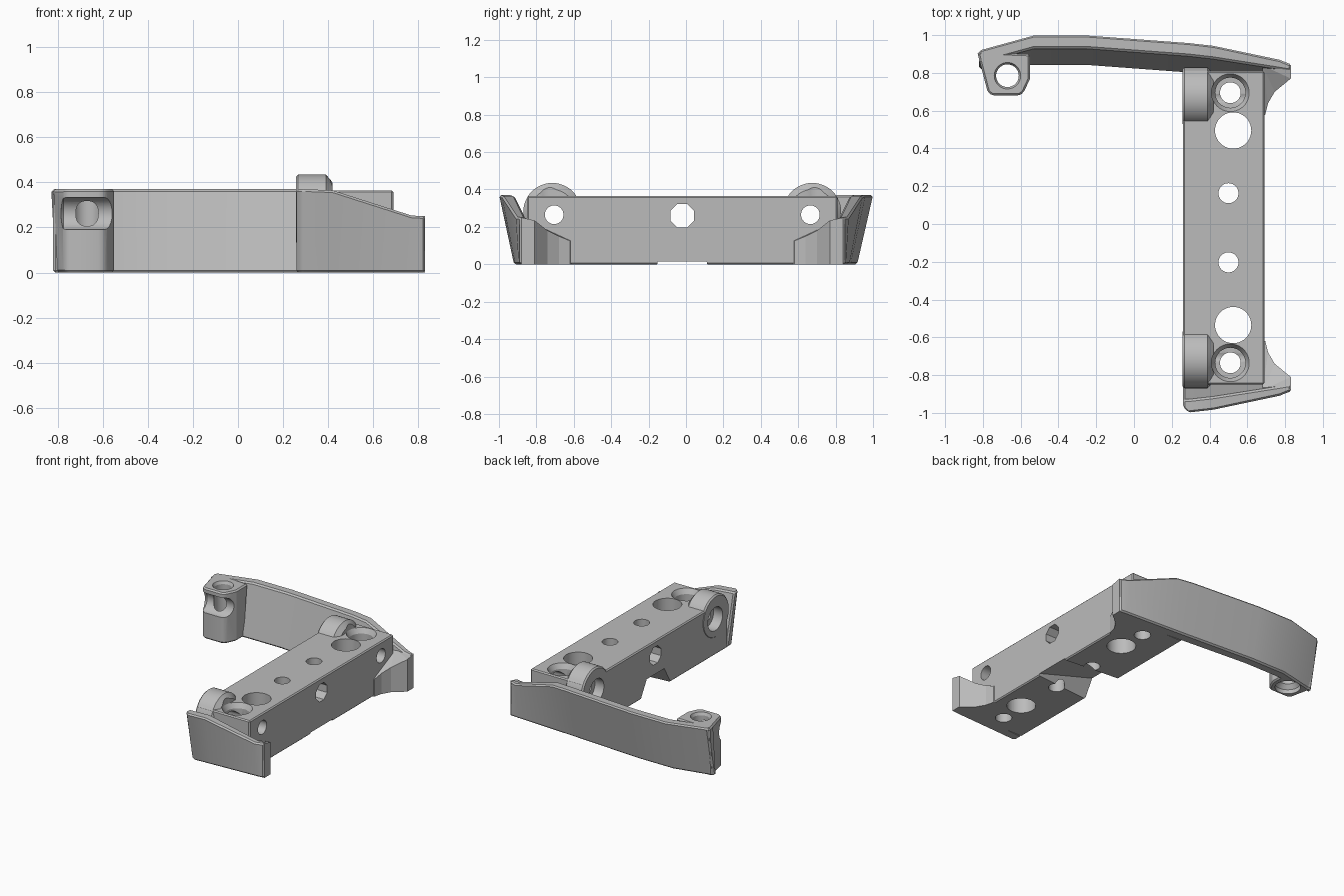
import bpy, bmesh, math

cube = bpy.data.objects.get("Cube")
if cube:
    bpy.data.objects.remove(cube, do_unlink=True)

GREY = (0.5, 0.5, 0.5, 1)
grey = bpy.data.materials.new("plain grey")
grey.use_nodes = True
grey.diffuse_color = GREY
grey.node_tree.nodes["Principled BSDF"].inputs["Base Color"].default_value = GREY

MID = -0.02  # mirror plane of the two ends


def side_y(side, u):
    return MID + side * u


def finish(name, bm):
    bmesh.ops.recalc_face_normals(bm, faces=bm.faces)
    me = bpy.data.meshes.new(name)
    bm.to_mesh(me)
    bm.free()
    me.materials.append(grey)
    ob = bpy.data.objects.new(name, me)
    bpy.context.collection.objects.link(ob)
    return ob


def hull(name, points):
    """Convex solid around the points."""
    bm = bmesh.new()
    for p in dict.fromkeys(points):
        bm.verts.new(p)
    bmesh.ops.convex_hull(bm, input=bm.verts[:])
    loose = [v for v in bm.verts if not v.link_faces]
    bmesh.ops.delete(bm, geom=loose, context="VERTS")
    bmesh.ops.dissolve_limit(bm, angle_limit=0.01, verts=bm.verts[:], edges=bm.edges[:])
    return finish(name, bm)


def box(name, x, y, z):
    return hull(name, [(a, b, c) for a in x for b in y for c in z])


def turned(name, axis, centre, profile, sides=40, twist=0.0):
    """Round solid: profile is (position along axis, radius) pairs."""
    bm = bmesh.new()
    rings = []
    for t, r in profile:
        ring = []
        for i in range(sides):
            a = 2 * math.pi * (i + twist) / sides
            c, s = r * math.cos(a), r * math.sin(a)
            p = (t, centre[0] + c, centre[1] + s) if axis == "x" else (centre[0] + c, centre[1] + s, t)
            ring.append(bm.verts.new(p))
        rings.append(ring)
    for a, b in zip(rings, rings[1:]):
        for i in range(sides):
            j = (i + 1) % sides
            bm.faces.new((a[i], a[j], b[j], b[i]))
    bm.faces.new(rings[0])
    bm.faces.new(rings[-1])
    return finish(name, bm)


def bake(ob):
    """Turn the modifier result into the object's own mesh."""
    dg = bpy.context.evaluated_depsgraph_get()
    me = bpy.data.meshes.new_from_object(ob.evaluated_get(dg))
    ob.modifiers.clear()
    ob.data = me


def boolean(ob, tools, op, keep=False):
    for tool in tools:
        m = ob.modifiers.new("bool", "BOOLEAN")
        m.operation, m.solver, m.object = op, "EXACT", tool
        bake(ob)
        if not keep:
            bpy.data.objects.remove(tool, do_unlink=True)


def bevel(ob, width):
    m = ob.modifiers.new("bevel", "BEVEL")
    m.width, m.segments, m.limit_method = width, 1, "ANGLE"
    bake(ob)


def wall(name, side, stations):
    """Leaning wall lofted through (x, bottom in, bottom out, top in, top out, height)."""
    bm = bmesh.new()
    rings = [[bm.verts.new((x, side_y(side, u), z))
              for u, z in ((bi, 0), (bo, 0), (to, h), (ti, h))]
             for x, bi, bo, ti, to, h in stations]
    for a, b in zip(rings, rings[1:]):
        for i in range(4):
            j = (i + 1) % 4
            bm.faces.new((a[i], a[j], b[j], b[i]))
    bm.faces.new(rings[0])
    bm.faces.new(rings[-1])
    ob = finish(name, bm)
    bevel(ob, 0.01)
    return ob


# Walls: long arm at the back, short fence at the front
tail = [(0.29, 0.82, 0.90, 0.91, 0.98, 0.37),
        (0.42, 0.81, 0.893, 0.895, 0.965, 0.365),
        (0.77, 0.79, 0.875, 0.84, 0.89, 0.253),
        (0.83, 0.78, 0.87, 0.83, 0.865, 0.25)]
long_arm = wall("long_arm", 1, [(-0.82, 0.84, 0.87, 0.87, 0.94, 0.37),
                                (-0.53, 0.86, 0.935, 0.95, 1.02, 0.37),
                                (-0.25, 0.86, 0.935, 0.95, 1.02, 0.37)] + tail)
short_wall = wall("short_wall", -1, [(0.26, 0.825, 0.88, 0.91, 0.95, 0.37)] + tail)

# Main block with a round boss at each end
block = box("main_block", (0.26, 0.69), (side_y(-1, 0.83), side_y(1, 0.83)), (0, 0.365))
bevel(block, 0.008)
boolean(block, [turned("boss", "x", (side_y(s, 0.695), 0.28),
                       [(0.257, 0.145), (0.267, 0.155), (0.39, 0.155), (0.42, 0.12)], 48)
                for s in (1, -1)], "UNION")

# Holes and the ramped notch under the block
cuts = [turned("cut", "x", (MID, 0.26), [(0.2, 0.068), (0.8, 0.068)], 8, 0.5)]
for s in (1, -1):
    cuts += [
        turned("cut", "x", (side_y(s, 0.685), 0.265),
               [(0.2, 0.085), (0.33, 0.085), (0.331, 0.05), (0.8, 0.05)]),
        turned("cut", "z", (0.51, side_y(s, 0.715)),
               [(-0.1, 0.055), (0.22, 0.055), (0.221, 0.08), (0.33, 0.08), (0.365, 0.1), (0.5, 0.1)]),
        turned("cut", "z", (0.525, side_y(s, 0.515)), [(-0.1, 0.096), (0.5, 0.096)]),
        turned("cut", "z", (0.5, side_y(s, 0.183)), [(-0.1, 0.053), (0.5, 0.053)])]
cuts.append(hull("cut", [(x, MID + s * w, z) for s in (1, -1)
                         for x, w, z in ((0.24, 0.18, -0.01), (0.24, 0.1, 0.13),
                                         (0.7, 0.135, -0.01), (0.7, 0.13, 0.012))]))
boolean(block, cuts, "DIFFERENCE")

# Flared corner gussets, concave in plan
for s, label in ((1, "back"), (-1, "front")):
    plan = [(0.68, 0.59, 0.125), (0.695, 0.60, 0.125), (0.71, 0.66, 0.15),
            (0.745, 0.72, 0.18), (0.83, 0.79, 0.235), (0.83, 0.86, 0.25), (0.68, 0.86, 0.25)]
    bm = bmesh.new()
    low = [bm.verts.new((x, side_y(s, u), 0)) for x, u, h in plan]
    high = [bm.verts.new((x, side_y(s, u), h)) for x, u, h in plan]
    bm.faces.new(low)
    top = bm.faces.new(high)
    for i in range(len(plan)):
        j = (i + 1) % len(plan)
        bm.faces.new((low[i], low[j], high[j], high[i]))
    bmesh.ops.triangulate(bm, faces=[top])
    finish(label + "_gusset", bm)

# Hook post at the free end of the arm
plan = [(-0.83, 0.91), (-0.82, 0.88), (-0.775, 0.70), (-0.75, 0.68),
        (-0.61, 0.68), (-0.585, 0.695), (-0.55, 0.77), (-0.55, 0.90)]
hook = hull("hook_post", [(x, y, 0.37) for x, y in plan] +
            [(max(x, -0.81), min(y, 0.86), 0) for x, y in plan])
bevel(hook, 0.01)
bore = turned("cut", "z", (-0.67, 0.785),
              [(-0.1, 0.085), (0.03, 0.085), (0.06, 0.06), (0.35, 0.06), (0.37, 0.07), (0.5, 0.07)])
boolean(hook, [turned("cut", "x", (0.68, 0.262), [(-0.785, 0.06), (-0.775, 0.072), (-0.5, 0.072)])],
        "DIFFERENCE")
for ob in (hook, long_arm):
    boolean(ob, [bore], "DIFFERENCE", keep=True)
bpy.data.objects.remove(bore, do_unlink=True)

# Smooth the round surfaces, keep edges crisp
bpy.ops.object.select_all(action="DESELECT")
for ob in (block, hook, long_arm, short_wall):
    ob.select_set(True)
bpy.context.view_layer.objects.active = block
bpy.ops.object.shade_smooth_by_angle(angle=math.radians(25))
